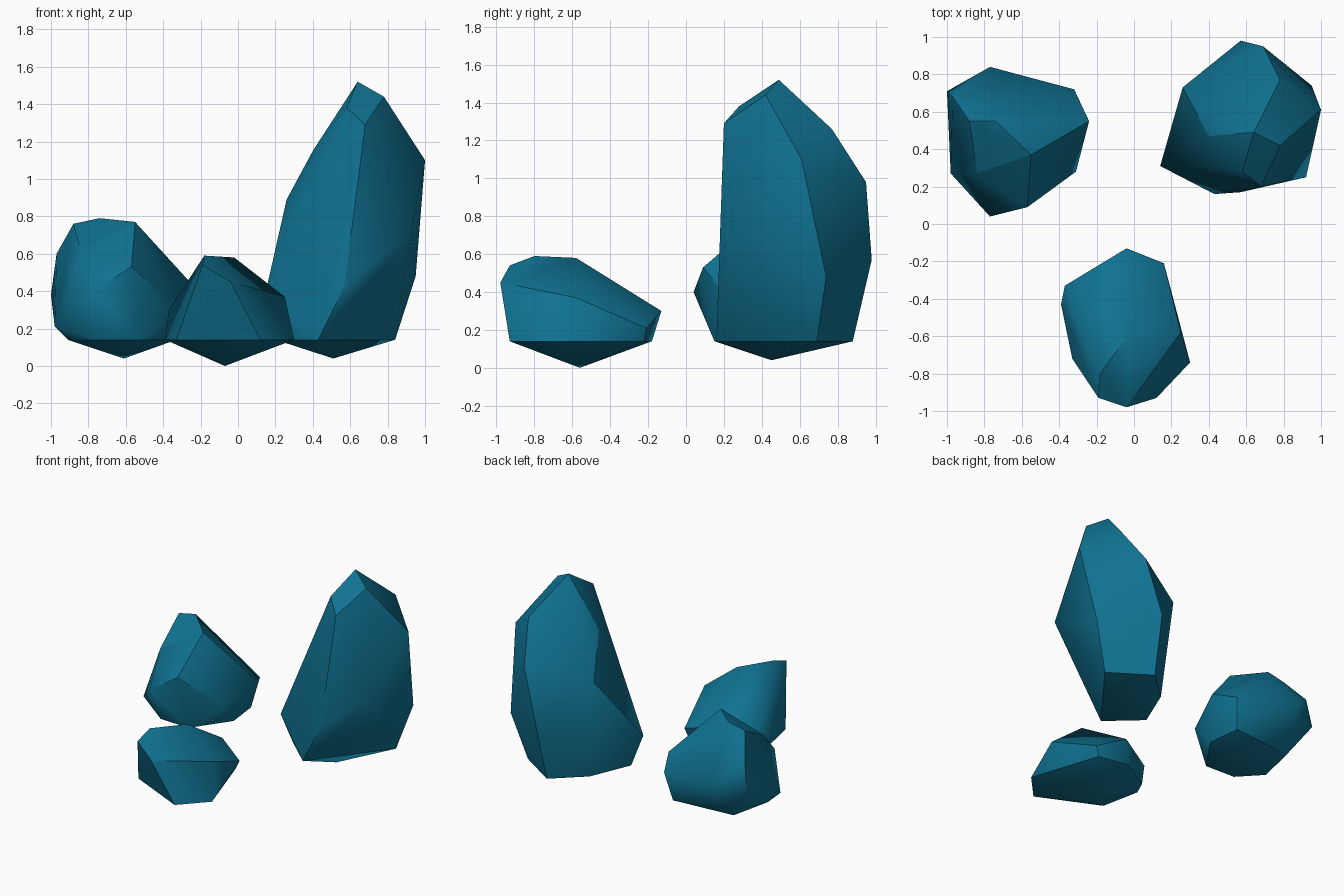
import bpy
import bmesh
import math

cube = bpy.data.objects.get("Cube")
if cube:
    bpy.data.objects.remove(cube, do_unlink=True)

# One teal stone colour shared by every rock
stone = bpy.data.materials.new("teal stone")
stone.use_nodes = True
teal = (0.005, 0.17, 0.29, 1.0)
stone.diffuse_color = teal
shader = stone.node_tree.nodes["Principled BSDF"]
shader.inputs["Base Color"].default_value = teal
shader.inputs["Roughness"].default_value = 0.8

GROUND_RIM = 14  # height of the sharp lower rim, in hundredths
CRISP_ANGLE = math.radians(52)


def make_rock(name, tip, rim, ridges, bumps):
    """Hull of a buried tip, a flat rim, crisp ridge lines and soft bumps."""
    rim = [(x, y, GROUND_RIM) for x, y in rim]
    crisp_paths = [rim + rim[:1]] + ridges
    corners = {tip, *bumps}.union(*crisp_paths)
    bm = bmesh.new()
    vert_at = {}
    for corner in sorted(corners):
        vert_at[corner] = bm.verts.new([value / 100 for value in corner])
    bmesh.ops.convex_hull(bm, input=list(bm.verts))
    bmesh.ops.recalc_face_normals(bm, faces=list(bm.faces))

    # Soft facets, with crisp rim, ridges and steep corners
    for face in bm.faces:
        face.smooth = True
    for edge in bm.edges:
        edge.smooth = edge.calc_face_angle(0) < CRISP_ANGLE
    for path in crisp_paths:
        for start, end in zip(path, path[1:]):
            edge = bm.edges.get((vert_at[start], vert_at[end]))
            if edge:
                edge.smooth = False
    buried = [vert for vert in bm.verts if not vert.link_faces]
    bmesh.ops.delete(bm, geom=buried, context="VERTS")

    mesh = bpy.data.meshes.new(name)
    bm.to_mesh(mesh)
    bm.free()
    mesh.materials.append(stone)
    rock = bpy.data.objects.new(name, mesh)
    bpy.context.collection.objects.link(rock)


# Round boulder at the back, on the -x side
make_rock(
    "round_boulder",
    tip=(-61, 45, 4),
    rim=[(-91, 32), (-76, 16), (-52, 15), (-33, 42), (-36, 67), (-84, 63)],
    ridges=[[(-100, 71, 38), (-97, 68, 60), (-88, 55, 76), (-84, 27, 61),
             (-55, 37, 77), (-57, 9, 53), (-31, 28, 30)]],
    bumps=[(-98, 27, 21), (-77, 4, 40), (-24, 55, 43), (-32, 72, 36),
           (-77, 84, 42), (-74, 55, 79)],
)

# Low boulder at the front
make_rock(
    "low_boulder",
    tip=(-7, -56, 0),
    rim=[(-39, -43), (-33, -72), (12, -93), (30, -74),
         (13, -22), (-10, -18), (-34, -32)],
    ridges=[[(-19, -93, 54), (-4, -98, 45), (25, -58, 37), (16, -21, 21)]],
    bumps=[(-37, -33, 30), (-4, -13, 30), (-18, -80, 59), (-2, -58, 58)],
)

# Tall pointed boulder at the back, on the +x side
make_rock(
    "tall_boulder",
    tip=(51, 45, 4),
    rim=[(43, 16), (20, 37), (33, 68), (55, 88), (84, 69)],
    ridges=[
        [(58, 28, 138), (68, 20, 129), (57, 17, 43), (43, 16, GROUND_RIM)],
        [(68, 20, 129), (78, 42, 144), (100, 61, 110), (95, 74, 48),
         (84, 69, GROUND_RIM)],
        [(14, 31, 36), (26, 73, 89), (40, 47, 115), (64, 49, 152),
         (78, 77, 126), (69, 95, 98), (57, 98, 57)],
    ],
    bumps=[(92, 25, 70)],
)
